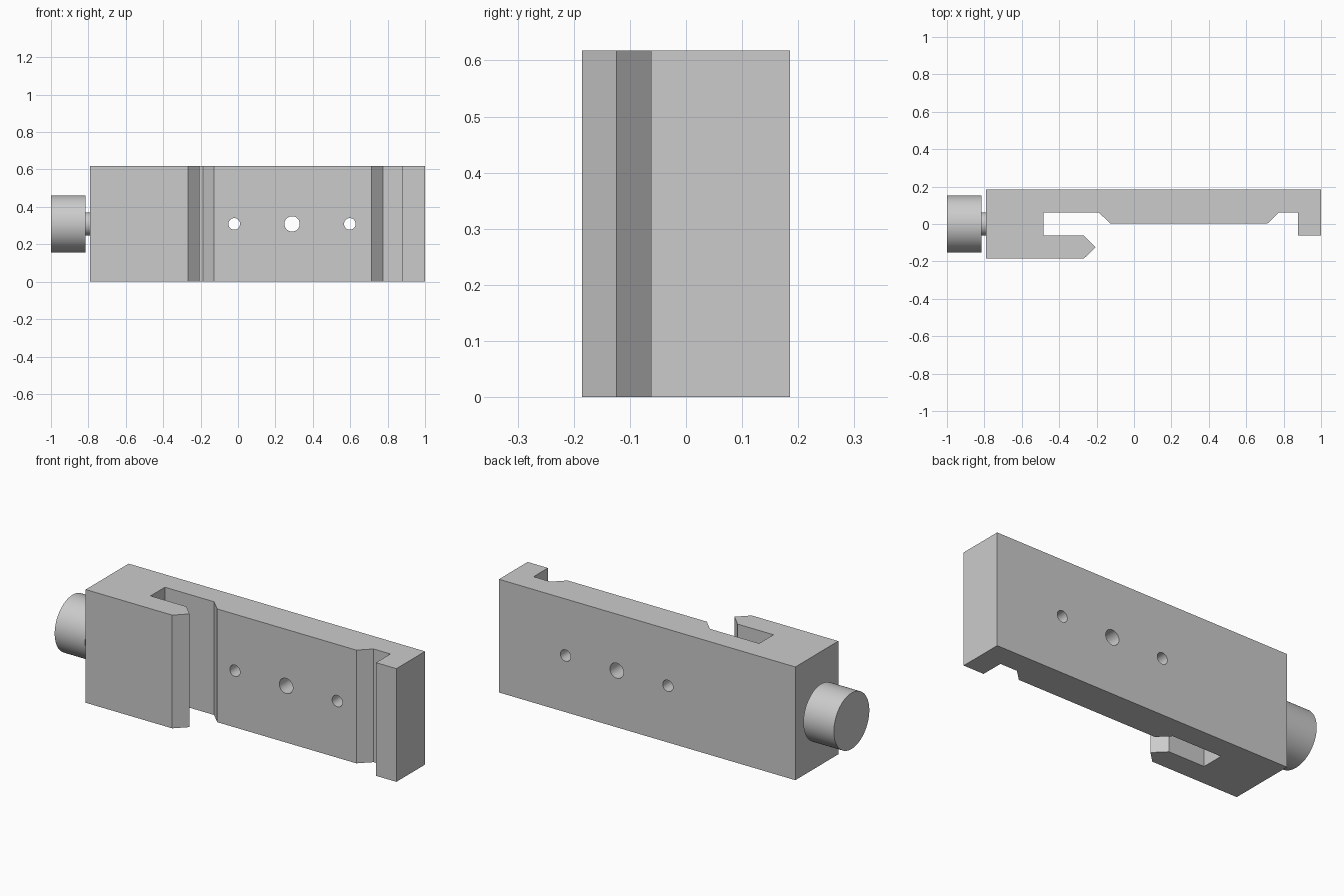
import bpy, bmesh, math
from mathutils import Matrix

cube = bpy.data.objects.get("Cube")
if cube:
    bpy.data.objects.remove(cube, do_unlink=True)

HEIGHT = 0.618
MID = HEIGHT / 2

grey = bpy.data.materials.new("plain grey")
grey.use_nodes = True
colour = (0.6, 0.6, 0.6, 1)
grey.diffuse_color = colour
grey.node_tree.nodes["Principled BSDF"].inputs["Base Color"].default_value = colour


def finish(name, bm):
    bmesh.ops.recalc_face_normals(bm, faces=bm.faces)
    mesh = bpy.data.meshes.new(name)
    bm.to_mesh(mesh)
    bm.free()
    mesh.materials.append(grey)
    obj = bpy.data.objects.new(name, mesh)
    bpy.context.collection.objects.link(obj)
    return obj


def cylinder(name, radius, start, end, axis, sides=64):
    """Capped cylinder through x (axis X) or through y at a given x."""
    bm = bmesh.new()
    bmesh.ops.create_cone(bm, cap_ends=True, segments=sides,
                          radius1=radius, radius2=radius, depth=end - start)
    turn = Matrix.Rotation(math.pi / 2, 4, "Y" if axis == "X" else "X")
    bmesh.ops.transform(bm, matrix=turn, verts=bm.verts)
    obj = finish(name, bm)
    obj.location[0 if axis == "X" else 1] = (start + end) / 2
    obj.location.z = MID
    return obj


def smooth(obj):
    bpy.ops.object.select_all(action="DESELECT")
    obj.select_set(True)
    bpy.context.view_layer.objects.active = obj
    bpy.ops.object.shade_smooth_by_angle(angle=math.radians(30))


# Clamp body: extruded plan profile with hooked jaw, raised pad and end lip
profile = [
    (-0.79, 0.185), (-0.79, -0.185), (-0.268, -0.185), (-0.206, -0.124),
    (-0.268, -0.062), (-0.485, -0.062), (-0.485, 0.062), (-0.188, 0.062),
    (-0.127, 0.002), (0.713, 0.002), (0.775, 0.062), (0.877, 0.062),
    (0.877, -0.062), (1, -0.062), (1, 0.185),
]
bm = bmesh.new()
base = bm.faces.new([bm.verts.new((x, y, 0)) for x, y in profile])
top = bmesh.ops.extrude_face_region(bm, geom=[base])["geom"]
bmesh.ops.translate(bm, vec=(0, 0, HEIGHT),
                    verts=[v for v in top if isinstance(v, bmesh.types.BMVert)])
body = finish("clamp_body", bm)

# Through holes in the pad
for x, radius in ((-0.02, 0.031), (0.289, 0.041), (0.598, 0.031)):
    cutter = cylinder("hole_cutter", radius, -0.1, 0.3, "Y", 48)
    cutter.location.x = x
    cutter.hide_render = True
    cutter.hide_set(True)
    cut = body.modifiers.new("hole", "BOOLEAN")
    cut.operation = "DIFFERENCE"
    cut.solver = "EXACT"
    cut.object = cutter

# Apply the cuts and remove the cutters
bpy.context.view_layer.update()
cut_mesh = bpy.data.meshes.new_from_object(
    body.evaluated_get(bpy.context.evaluated_depsgraph_get()))
body.modifiers.clear()
body.data = cut_mesh
for obj in [o for o in bpy.data.objects if o.name.startswith("hole_cutter")]:
    bpy.data.objects.remove(obj, do_unlink=True)
smooth(body)

# Tightening screw on the jaw end
smooth(cylinder("screw_shaft", 0.062, -0.83, -0.77, "X"))
smooth(cylinder("screw_knob", 0.153, -1, -0.816, "X"))
